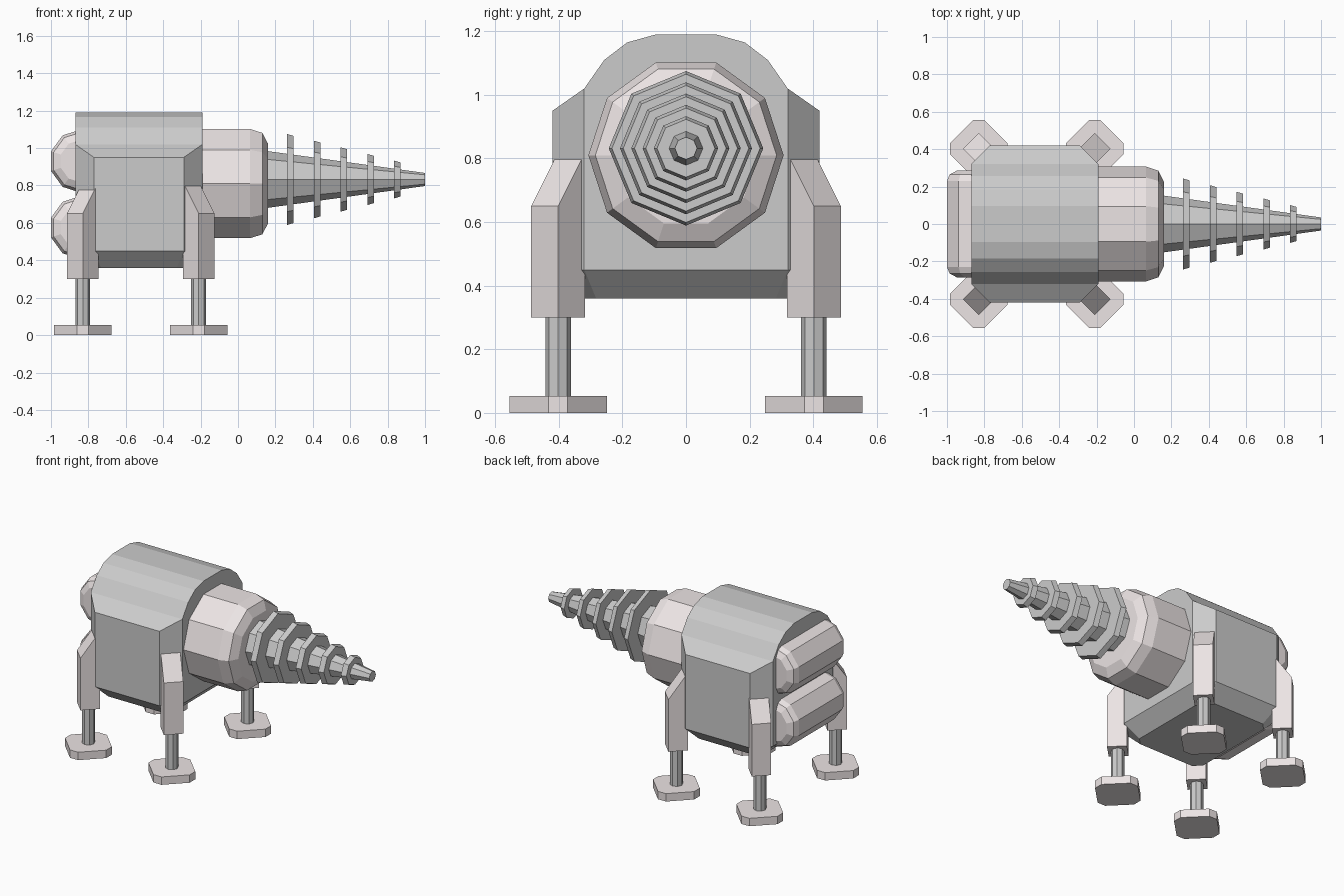
import bpy, bmesh
from math import pi, cos, sin, atan2, radians
from mathutils import Matrix, Vector

if "Cube" in bpy.data.objects:
    bpy.data.objects.remove(bpy.data.objects["Cube"])

pale = bpy.data.materials.new("pale_metal")
pale.diffuse_color = (0.84, 0.78, 0.78, 1)
pale.use_nodes = True
pale.node_tree.nodes["Principled BSDF"].inputs["Base Color"].default_value = pale.diffuse_color

T = Matrix.Translation
def R(deg, axis):
    return Matrix.Rotation(radians(deg), 4, axis)


def finish(name, bm, mat):
    bmesh.ops.recalc_face_normals(bm, faces=bm.faces[:])
    me = bpy.data.meshes.new(name)
    bm.to_mesh(me)
    bm.free()
    if mat:
        me.materials.append(mat)
    ob = bpy.data.objects.new(name, me)
    bpy.context.collection.objects.link(ob)
    return ob


def lathe(name, profile, sides, matrix, mat=None, phase=0.0):
    """Faceted solid of revolution about local z; profile is (radius, height)."""
    bm = bmesh.new()
    rings = [[bm.verts.new(matrix @ Vector((r * cos(phase + 2 * pi * i / sides),
                                            r * sin(phase + 2 * pi * i / sides), h)))
              for i in range(sides)] for r, h in profile]
    for a, b in zip(rings, rings[1:]):
        for i in range(sides):
            j = (i + 1) % sides
            bm.faces.new((a[i], a[j], b[j], b[i]))
    bm.faces.new(rings[0][::-1])
    bm.faces.new(rings[-1])
    return finish(name, bm, mat)


def prism(name, pts, depth, matrix, mat=None, cuts=()):
    """Outline extruded along local z (centred), then trimmed by planes."""
    bm = bmesh.new()
    lo, hi = [[bm.verts.new(matrix @ Vector((x, y, s * depth / 2))) for x, y in pts]
              for s in (-1, 1)]
    bm.faces.new(lo)
    bm.faces.new(hi)
    for i in range(len(pts)):
        j = (i + 1) % len(pts)
        bm.faces.new((lo[i], lo[j], hi[j], hi[i]))
    for co, no in cuts:
        bmesh.ops.bisect_plane(bm, geom=bm.verts[:] + bm.edges[:] + bm.faces[:], dist=1e-4,
                               plane_co=co, plane_no=no, clear_outer=True)
        bmesh.ops.holes_fill(bm, edges=bm.edges[:], sides=0)
    return finish(name, bm, mat)


# Body: rounded-top section with chamfered corners and a bevelled underside
cx = -0.53
half = [(0.42, 0.36), (0.42, 0.95), (0.32, 1.02), (0.257, 1.11), (0.185, 1.165), (0.095, 1.19)]
section = half + [(-y, z) for y, z in reversed(half)]
cuts = []
for k in range(8):
    a = k * pi / 4
    d = (0.34, 0.4667, 0.42, 0.4667)[k % 4]
    n = Vector((cos(a), sin(a), 0))
    co = Vector((cx, 0, 0.45)) + n * d
    if k % 2:
        cuts.append((co, n))
    cuts.append((co, n + Vector((0, 0, -1))))
prism("body", section, 0.68, T((cx, 0, 0)) @ R(90, 'Z') @ R(90, 'X'), cuts=cuts)

# Drill collar
lathe("drill_collar", [(0.307, -0.25), (0.307, 0.065), (0.285, 0.13), (0.225, 0.16)], 10,
      T((0, 0, 0.81)) @ R(90, 'Y'), pale, pi / 2)

# Drill core and cutting rings
axis = T((0, 0, 0.832)) @ R(90, 'Y')
lathe("drill_core", [(0.157, 0.12), (0.035, 1.0)], 8, axis)
for i in range(5):
    x, r = 0.28 + 0.143 * i, 0.243 - 0.0355 * i
    lathe("drill_ring", [(r, x - 0.017), (r - 0.01, x + 0.017)], 8, axis)

# Rear tanks
cap = [(0.17, 0.23), (0.155, 0.265), (0.115, 0.285)]
tank = [(r, -y) for r, y in reversed(cap)] + cap
for name, z in (("upper_tank", 0.93), ("lower_tank", 0.575)):
    lathe(name, tank, 10, T((-0.838, 0, z)) @ R(-90, 'X'), pale, pi / 2)

# Four legs, each turned to face its body corner
leg = [(-0.06, 0.3), (0.06, 0.3), (0.06, 0.65), (-0.046, 0.8), (-0.06, 0.8)]
foot = [(0.153, -0.03), (0.153, 0.03), (0.03, 0.153), (-0.03, 0.153),
        (-0.153, 0.03), (-0.153, -0.03), (-0.03, -0.153), (0.03, -0.153)]
for sx in (-1, 1):
    for sy in (-1, 1):
        at = T((-0.52 + 0.31 * sx, 0.402 * sy, 0))
        turn = Matrix.Rotation(atan2(sy, sx), 4, 'Z')
        prism("leg_housing", leg, 0.12, at @ turn @ R(90, 'X'), pale)
        lathe("leg_strut", [(0.04, 0.04), (0.04, 0.32)], 8, at)
        prism("foot_pad", foot, 0.053, at @ T((0, 0, 0.0265)), pale)
